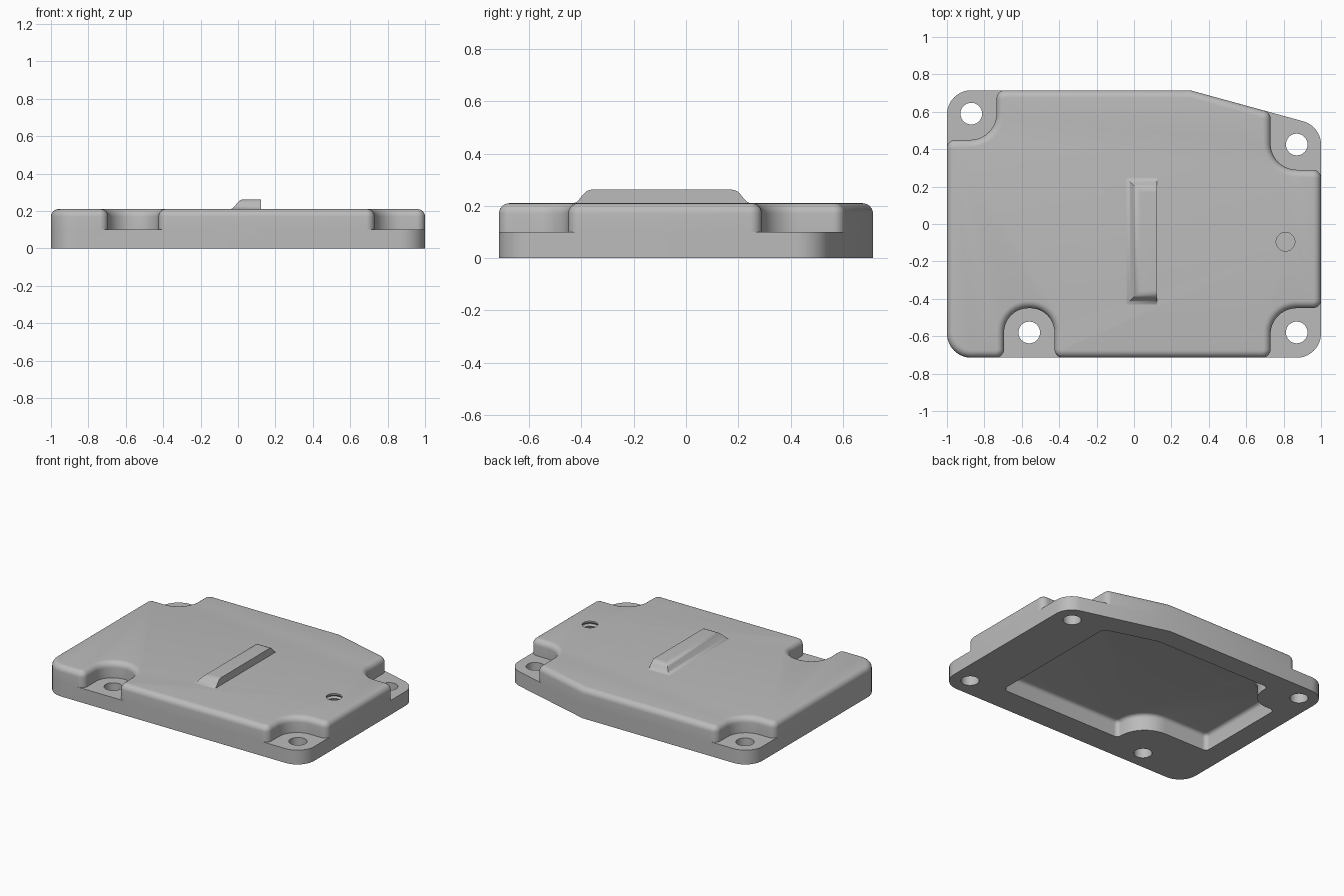
import bpy, bmesh, math
from mathutils import Vector

if "Cube" in bpy.data.objects:
    bpy.data.objects.remove(bpy.data.objects["Cube"])

grey = bpy.data.materials.new("plain_grey")
grey.use_nodes = True
grey.diffuse_color = (0.5, 0.5, 0.5, 1)
grey.node_tree.nodes["Principled BSDF"].inputs["Base Color"].default_value = (0.5, 0.5, 0.5, 1)


def outline(corners, inset=0.0, steps=10):
    """Counter-clockwise polygon (x, y, radius), moved inward, with rounded corners."""
    pts = [Vector(c[:2]) for c in corners]
    result = []
    for i, p in enumerate(pts):
        a = (p - pts[i - 1]).normalized()
        b = (pts[(i + 1) % len(pts)] - p).normalized()
        na, nb = Vector((-a.y, a.x)), Vector((-b.y, b.x))
        miter = (na + nb) / (1 + na.dot(nb))
        turn = 1 if a.cross(b) > 0 else -1
        r = corners[i][2]
        if r == 0:
            result.append(p + miter * inset)
            continue
        center = p + miter * turn * r
        radius = r - turn * inset
        start = math.atan2(-turn * na.y, -turn * na.x)
        sweep = math.atan2(a.cross(b), a.dot(b))
        for k in range(steps + 1):
            t = start + sweep * k / steps
            result.append(center + Vector((math.cos(t), math.sin(t))) * radius)
    return result


def loft(name, rings):
    """Closed solid through rings given as (points, height)."""
    bm = bmesh.new()
    loops = [[bm.verts.new((p[0], p[1], z)) for p in pts] for pts, z in rings]
    n = len(loops[0])
    bm.faces.new(loops[0][::-1])
    bm.faces.new(loops[-1])
    for low, high in zip(loops, loops[1:]):
        for i in range(n):
            j = (i + 1) % n
            bm.faces.new((low[i], low[j], high[j], high[i]))
    bmesh.ops.recalc_face_normals(bm, faces=bm.faces)
    mesh = bpy.data.meshes.new(name)
    bm.to_mesh(mesh)
    bm.free()
    mesh.materials.append(grey)
    obj = bpy.data.objects.new(name, mesh)
    bpy.context.collection.objects.link(obj)
    return obj


def circle(x, y, r, n=40):
    return [(x + r * math.cos(math.tau * k / n), y + r * math.sin(math.tau * k / n)) for k in range(n)]


def combine(target, tool, operation):
    mod = target.modifiers.new("combine", "BOOLEAN")
    mod.operation, mod.object, mod.solver = operation, tool, "EXACT"
    bpy.context.view_layer.objects.active = target
    bpy.ops.object.modifier_apply(modifier=mod.name)
    bpy.data.objects.remove(tool)


# Flange: full footprint
FLANGE, TOP, EDGE = 0.10, 0.21, 0.04
flange_shape = [(-1, -.715, .13), (1, -.715, .13), (1, .523, .13), (.3, .715, 0), (-1, .715, .13)]
foot = outline(flange_shape)
cover = loft("cover", [(foot, 0), (foot, FLANGE)])

# Raised body: footprint with bolt pockets left out, rounded top edge
body_shape = [
    (-1, -.715, .13), (-.695, -.715, .045), (-.695, -.45, .13), (-.425, -.45, .13),
    (-.425, -.715, .045), (.73, -.715, .045), (.73, -.45, .14), (1, -.45, .045),
    (1, .29, .045), (.73, .29, .14), (.73, .597, .045), (.3, .715, 0),
    (-.735, .715, .045), (-.735, .45, .14), (-1, .45, .045)]
rings = [(outline(body_shape), FLANGE)]
for k in range(7):
    t = math.pi / 2 * k / 6
    rings.append((outline(body_shape, EDGE * (1 - math.cos(t))), TOP - EDGE + EDGE * math.sin(t)))
combine(cover, loft("raised_body", rings), "UNION")

# Underside cavity, curving round the bolt bosses
cavity_shape = [
    (.64, -.53, .04), (.64, .46, .04), (.27, .57, 0), (-.63, .57, .03), (-.63, .37, .15),
    (-.85, .37, .03), (-.85, -.3, .03), (-.31, -.3, .2), (-.31, -.53, .03)]
rim = outline(cavity_shape)
cavity_rings = [(rim, -.05), (rim, .09)]
for k in range(1, 5):
    t = math.pi / 2 * k / 4
    cavity_rings.append((outline(cavity_shape, .025 * (1 - math.cos(t))), .09 + .025 * math.sin(t)))
combine(cover, loft("cavity_cutter", cavity_rings), "DIFFERENCE")

# Bolt holes
for x, y in [(-.87, .59), (.87, .425), (-.56, -.58), (.87, -.58)]:
    hole = circle(x, y, .058)
    combine(cover, loft("bolt_hole_cutter", [(hole, -.1), (hole, .3)]), "DIFFERENCE")

# Blind threaded hole
thread = [(circle(.81, -.095, .05), .25), (circle(.81, -.095, .05), .2)]
for k in range(1, 9):
    thread.append((circle(.81, -.095, .06 if k % 2 else .05), .2 - .0125 * k))
combine(cover, loft("thread_cutter", thread[::-1]), "DIFFERENCE")

# Locating rib: flared on three sides, upright on the left
rib_rings = []
for o, z in [(0, .2), (0, TOP), (.012, .215), (.022, .225), (.036, .243), (.048, .255), (.062, .261), (.075, .262)]:
    x0, x1, y0, y1 = -.04 + o, .122, -.43 + o, .245 - o
    rib_rings.append(([(x0, y0), (x1, y0), (x1, y1), (x0, y1)], z))
rib = loft("locating_rib", rib_rings)

for obj in (cover, rib):
    bpy.ops.object.select_all(action="DESELECT")
    obj.select_set(True)
    bpy.context.view_layer.objects.active = obj
    bpy.ops.object.shade_smooth_by_angle(angle=math.radians(35))
